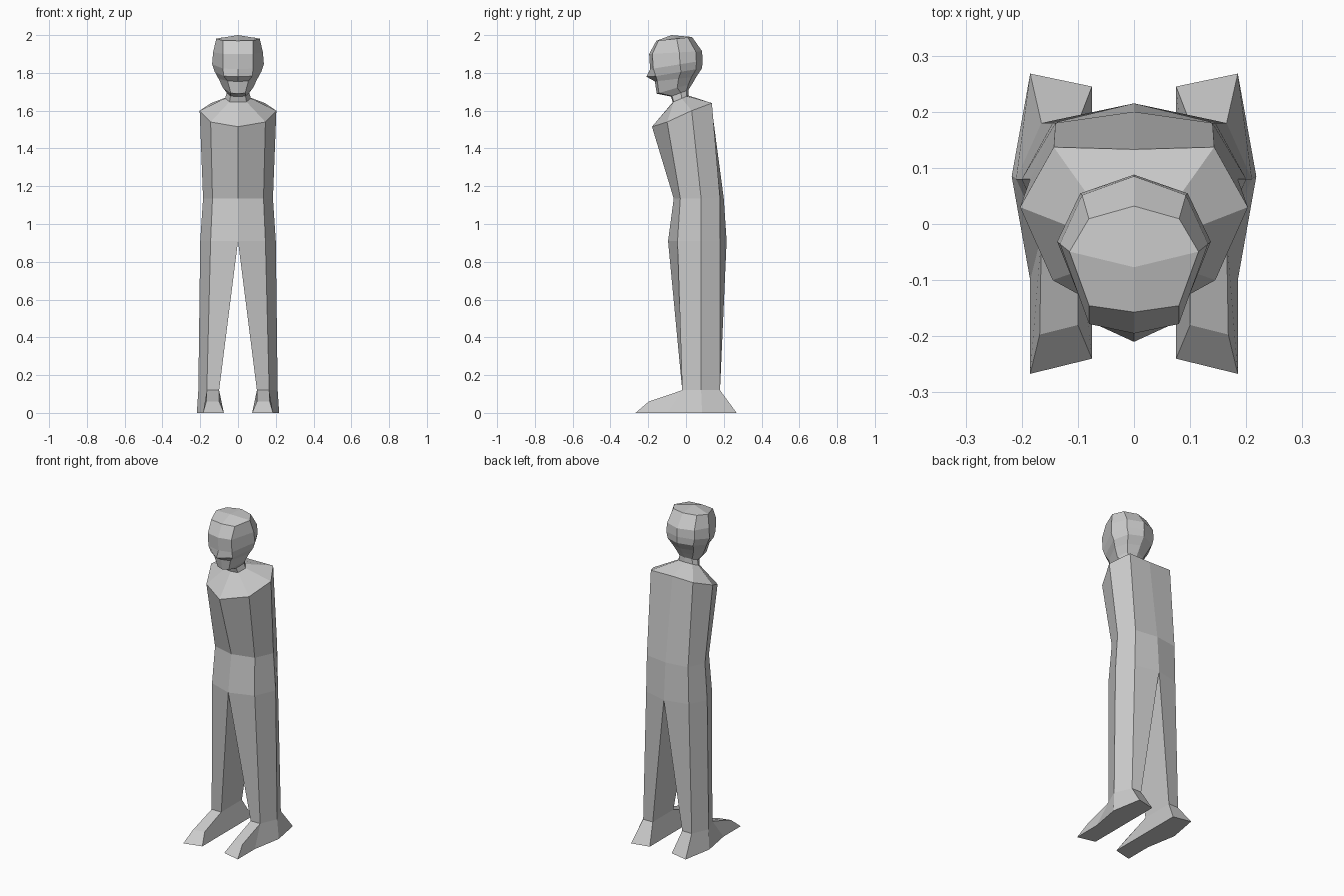
import bpy, bmesh
from mathutils import Vector

if "Cube" in bpy.data.objects:
    bpy.data.objects.remove(bpy.data.objects["Cube"])


def make(name, verts, faces):
    """Half mesh on +x, mirrored across x = 0."""
    bm = bmesh.new()
    vs = [bm.verts.new(v) for v in verts]
    for f in faces:
        bm.faces.new([vs[i] for i in f])
    geom = bm.verts[:] + bm.edges[:] + bm.faces[:]
    dup = bmesh.ops.duplicate(bm, geom=geom)["geom"]
    for v in dup:
        if isinstance(v, bmesh.types.BMVert):
            v.co.x *= -1
    bmesh.ops.remove_doubles(bm, verts=bm.verts[:], dist=0.0005)
    bmesh.ops.recalc_face_normals(bm, faces=bm.faces[:])
    me = bpy.data.meshes.new(name)
    bm.to_mesh(me)
    bm.free()
    ob = bpy.data.objects.new(name, me)
    bpy.context.collection.objects.link(ob)
    return ob


def loft(n_rings, n=5):
    """Quads between consecutive half rings of n points."""
    return [(r * n + i, r * n + i + 1, (r + 1) * n + i + 1, (r + 1) * n + i)
            for r in range(n_rings - 1) for i in range(n - 1)]


def level(z, pts):
    return [(x, y, z) for x, y in pts]


def head_ring(yf, zf, yb, zb, w, wf, nose=0.0):
    """Half ring: front centre, front corner, side, back corner, back centre."""
    f, b = Vector((0, yf, zf)), Vector((0, yb, zb))
    return [f - Vector((0, nose, 0)),
            f.lerp(b, 0.06) + Vector((wf, 0, 0)),
            f.lerp(b, 0.57) + Vector((w, 0, 0)),
            f.lerp(b, 0.88) + Vector((w * 0.7, 0, 0)), b]


# Robe and legs: ankle, hip, waist, chest, neck base
ankle = level(0.12, [(.10, -.02), (.165, -.02), (.21, .08), (.165, .18), (.10, .18)])
hip = level(0.91, [(0, -.095), (.145, -.045), (.20, .08), (.145, .18), (0, .215)])
waist = level(1.135, [(0, -.065), (.135, -.03), (.185, .08), (.14, .18), (0, .20)])
chest = [(0, -.18, 1.515), (.145, -.10, 1.54), (.203, .03, 1.60),
         (.143, .137, 1.64), (0, .133, 1.64)]
neck_base = head_ring(-.07, 1.645, .013, 1.68, .068, .045)
rings = [ankle, hip, waist, chest, neck_base]
inner_leg = [(0, 5, 9, 4)]
make("body", [p for r in rings for p in r], loft(len(rings)) + inner_leg)

# Feet: ankle ring, toe top, sole
toe_top = [(.10, -.18, .06), (.168, -.197, .06)]
sole = level(0, [(.075, -.24), (.185, -.267), (.185, -.10),
                 (.218, .085), (.185, .268), (.075, .245)])
make("feet", ankle + toe_top + sole, [
    (0, 1, 6, 5), (5, 6, 8, 7),                    # instep, toe
    (1, 9, 8, 6), (1, 2, 10, 9), (2, 3, 11, 10),   # outer side
    (3, 4, 12, 11), (4, 0, 5, 7, 12),              # heel, inner side
    (7, 8, 9, 10, 11, 12)])                        # sole

# Neck and head, stacked upward
rings = [
    neck_base,
    head_ring(-.08, 1.675, .013, 1.71, .06, .04),            # under chin
    head_ring(-.155, 1.69, .035, 1.745, .08, .038),          # chin
    head_ring(-.165, 1.755, .055, 1.78, .103, .055),         # mouth
    head_ring(-.175, 1.78, .085, 1.825, .123, .075, .035),   # nose
    head_ring(-.19, 1.82, .088, 1.865, .137, .08),           # eyes
    head_ring(-.195, 1.90, .085, 1.915, .132, .08),          # brow
    head_ring(-.157, 1.97, .032, 1.99, .115, .08),           # crown
]
k = len(rings) * 5
crown = [(k - 5, k - 4, k - 3, k), (k - 3, k - 2, k - 1, k)]
make("head", [p for r in rings for p in r] + [(0, -.077, 2.0)],
     loft(len(rings)) + crown)
